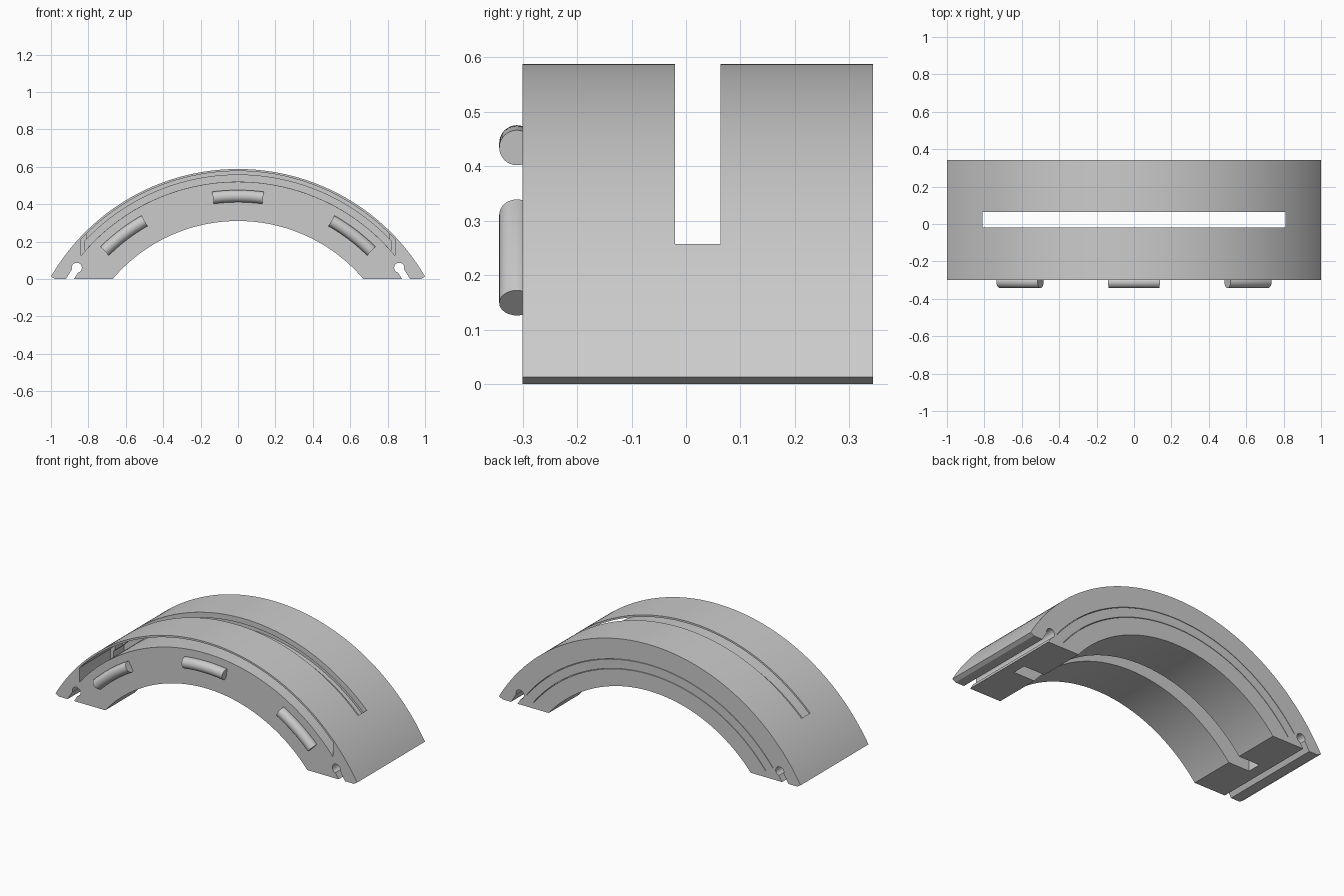
import bpy, bmesh
from math import sin, cos, asin, radians, pi

ZC = -0.569                     # height of the common arc centre
R_OUT, R_IN = 1.157, 0.879
FRONT, BACK = -0.30, 0.343

if "Cube" in bpy.data.objects:
    bpy.data.objects.remove(bpy.data.objects["Cube"], do_unlink=True)

grey = bpy.data.materials.new("light grey")
grey.use_nodes = True
colour = (0.6, 0.6, 0.6, 1)
grey.diffuse_color = colour
grey.node_tree.nodes["Principled BSDF"].inputs["Base Color"].default_value = colour


def arc(r, a0, a1, n, cx=0, cz=ZC):
    """Points on a circle, angles measured from straight up towards +x."""
    steps = [a0 + (a1 - a0) * i / n for i in range(n + 1)]
    return [(cx + r * sin(a), cz + r * cos(a)) for a in steps]


def finish(name, bm):
    bmesh.ops.recalc_face_normals(bm, faces=bm.faces)
    mesh = bpy.data.meshes.new(name)
    bm.to_mesh(mesh)
    bm.free()
    mesh.materials.append(grey)
    obj = bpy.data.objects.new(name, mesh)
    bpy.context.collection.objects.link(obj)
    return obj


def prism(name, outline, y0, y1):
    """Extrude an x-z outline along y."""
    bm = bmesh.new()
    face = bm.faces.new([bm.verts.new((x, y0, z)) for x, z in outline])
    ext = bmesh.ops.extrude_face_region(bm, geom=[face])
    verts = [v for v in ext["geom"] if isinstance(v, bmesh.types.BMVert)]
    bmesh.ops.translate(bm, verts=verts, vec=(0, y1 - y0, 0))
    return finish(name, bm)


def band(r0, r1, a0, a1, n=96):
    return arc(r1, -a1, a1, n) + arc(r0, a0, -a0, n)


def smooth(obj):
    bpy.ops.object.select_all(action="DESELECT")
    obj.select_set(True)
    bpy.context.view_layer.objects.active = obj
    bpy.ops.object.shade_smooth_by_angle(angle=radians(30))


# Arch body: half outline with the keyhole notch in the foot, then mirrored
half = arc(R_OUT, 0, radians(59.8), 64)
half += [(0.978, 0), (0.92, 0)]
half += arc(0.027, radians(106.5), radians(-166.5), 20, 0.862, 0.06)
half += [(0.877, 0), (0.67, 0)]
half += arc(R_IN, asin(0.67 / R_IN), 0, 64)[1:]
outline = half + [(-x, z) for x, z in reversed(half[1:-1])]
body = prism("arch_body", outline, FRONT, BACK)

# Cutters: through slot, stepped front groove, fine slits in the back
cutters = [prism("slot_cutter", [(-0.81, -1), (0.81, -1), (0.81, 1), (-0.81, 1)], -0.02, 0.063)]
for name, r0, r1, x, y0, y1 in (
        ("wide_groove_cutter", 1.089, 1.146, 0.84, FRONT - 0.1, -0.01),
        ("narrow_groove_cutter", 1.0895, 1.125, 0.818, -0.03, 0.09)):
    cutters.append(prism(name, band(r0, r1, asin(x / r0), asin(x / r1)), y0, y1))
for r in (0.98, 1.036):
    a = radians(52)
    cutters.append(prism("slit_cutter", band(r - 0.0015, r + 0.0015, a, a), BACK - 0.04, BACK + 0.1))

for cutter in cutters:
    cutter.hide_render = True
    mod = body.modifiers.new(cutter.name, "BOOLEAN")
    mod.operation = "DIFFERENCE"
    mod.solver = "EXACT"
    mod.object = cutter
depsgraph = bpy.context.evaluated_depsgraph_get()
cut_mesh = bpy.data.meshes.new_from_object(body.evaluated_get(depsgraph))
body.modifiers.clear()
body.data = cut_mesh
for cutter in cutters:
    bpy.data.objects.remove(cutter, do_unlink=True)
smooth(body)


def peg(name, middle, radius=0.0325, sweep=radians(7.6), r=1.012, y=-0.3105):
    """Round bar bent along the arch, half sunk into the front face."""
    sides, steps = 32, 12
    bm = bmesh.new()
    rings = []
    for i in range(steps + 1):
        a = middle - sweep + 2 * sweep * i / steps
        ring = []
        for k in range(sides):
            t = 2 * pi * k / sides
            d = r + radius * cos(t)
            ring.append(bm.verts.new((d * sin(a), y + radius * sin(t), ZC + d * cos(a))))
        rings.append(ring)
    for p, q in zip(rings, rings[1:]):
        for k in range(sides):
            m = (k + 1) % sides
            bm.faces.new((p[k], p[m], q[m], q[k]))
    bm.faces.new(rings[0])
    bm.faces.new(rings[-1])
    smooth(finish(name, bm))


# Locating pegs on the front face
for name, angle in (("right_peg", -37.2), ("middle_peg", 0), ("left_peg", 37.2)):
    peg(name, radians(angle))
